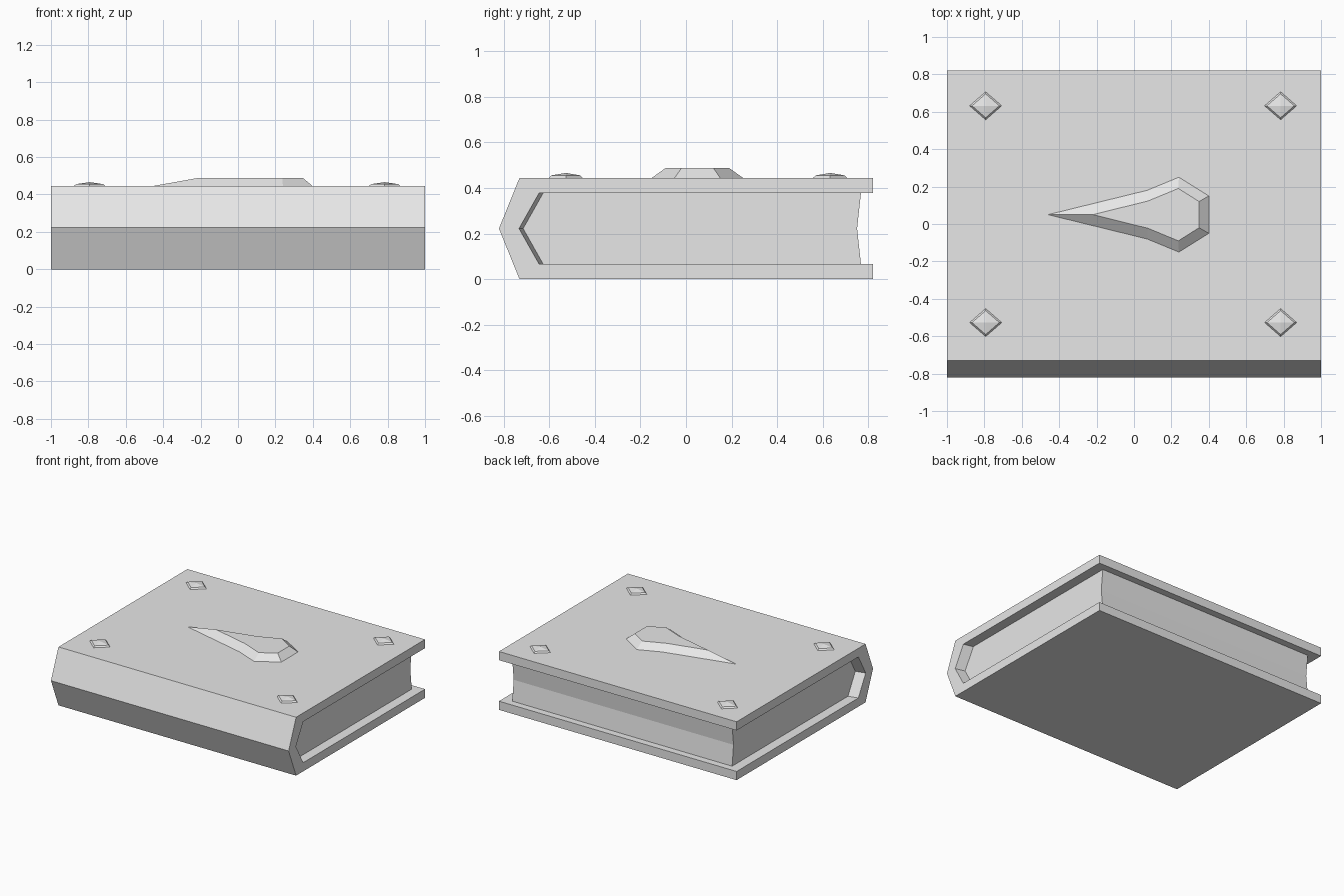
import bpy, bmesh, math

cube = bpy.data.objects.get("Cube")
if cube:
    bpy.data.objects.remove(cube, do_unlink=True)

grey = bpy.data.materials.new("plain grey")
grey.use_nodes = True
grey.diffuse_color = (0.8, 0.8, 0.8, 1)
grey.node_tree.nodes["Principled BSDF"].inputs["Base Color"].default_value = (0.8, 0.8, 0.8, 1)

TOP = 0.444               # upper face of the cover
MID = 0.222               # height of the spine ridge
LOW, HIGH = 0.066, 0.378  # inner faces of the two boards
PAGE_X = 0.925            # half width of the page block


def loft(name, rings):
    """Skin a closed solid through rings of equal point count."""
    bm = bmesh.new()
    rows = [[bm.verts.new(p) for p in ring] for ring in rings]
    n = len(rows[0])
    for a, b in zip(rows, rows[1:]):
        for i in range(n):
            j = (i + 1) % n
            bm.faces.new((a[i], a[j], b[j], b[i]))
    bm.faces.new(rows[0][::-1])
    bm.faces.new(rows[-1])
    bmesh.ops.remove_doubles(bm, verts=bm.verts, dist=0.0001)
    bmesh.ops.recalc_face_normals(bm, faces=bm.faces)
    bmesh.ops.dissolve_limit(bm, angle_limit=math.radians(0.5),
                             verts=bm.verts, edges=bm.edges)
    mesh = bpy.data.meshes.new(name)
    bm.to_mesh(mesh)
    bm.free()
    mesh.materials.append(grey)
    obj = bpy.data.objects.new(name, mesh)
    bpy.context.collection.objects.link(obj)
    return obj


def cover_ring(x, shift):
    """C-shaped cover section; shift moves the inner spine wall backwards."""
    profile = [(0.82, 0), (-0.73, 0), (-0.82, MID), (-0.73, TOP), (0.82, TOP),
               (0.82, HIGH), (-0.644 + shift, HIGH), (-0.732 + shift, MID),
               (-0.644 + shift, LOW), (0.82, LOW)]
    return [(x, y, z) for y, z in profile]


# Cover with a pointed spine, its inner wall tapering in to the pages
loft("cover", [cover_ring(-1, 0), cover_ring(-PAGE_X, 0.018),
               cover_ring(PAGE_X, 0.018), cover_ring(1, 0)])

# Page block with a hollowed fore edge
pages = [(-0.626, LOW), (-0.714, MID), (-0.626, HIGH),
         (0.767, HIGH), (0.75, MID), (0.767, LOW)]
loft("pages", [[(x, y, z) for y, z in pages] for x in (-PAGE_X, PAGE_X)])

# Bevelled drop-shaped emblem
base = [(-0.46, 0), (0.07, 0.13), (0.24, 0.2), (0.4, 0.1)]
crown = [(-0.22, 0), (0.075, 0.073), (0.237, 0.14), (0.348, 0.07)]


def mirrored(half, z):
    points = half + [(x, -y) for x, y in half[:0:-1]]
    return [(x, y + 0.05, z) for x, y in points]


loft("emblem", [mirrored(base, TOP), mirrored(crown, 0.487)])

# Four diamond studs
for side, cx in (("right", -0.793), ("left", 0.784)):
    for end, cy in (("front", -0.527), ("back", 0.632)):
        rings = []
        for scale, z in ((1, TOP), (0.85, 0.455)):
            rx, ry = 0.086 * scale, 0.075 * scale
            rings.append([(cx + rx, cy, z), (cx, cy + ry, z),
                          (cx - rx, cy, z), (cx, cy - ry, z)])
        stud = loft(f"stud_{end}_{side}", rings)
        # Raise the flat cap to a shallow point
        bm = bmesh.new()
        bm.from_mesh(stud.data)
        cap = max(bm.faces, key=lambda f: f.calc_center_median().z)
        tip = bmesh.ops.poke(bm, faces=[cap])["verts"][0]
        tip.co.z = 0.466
        bm.to_mesh(stud.data)
        bm.free()
